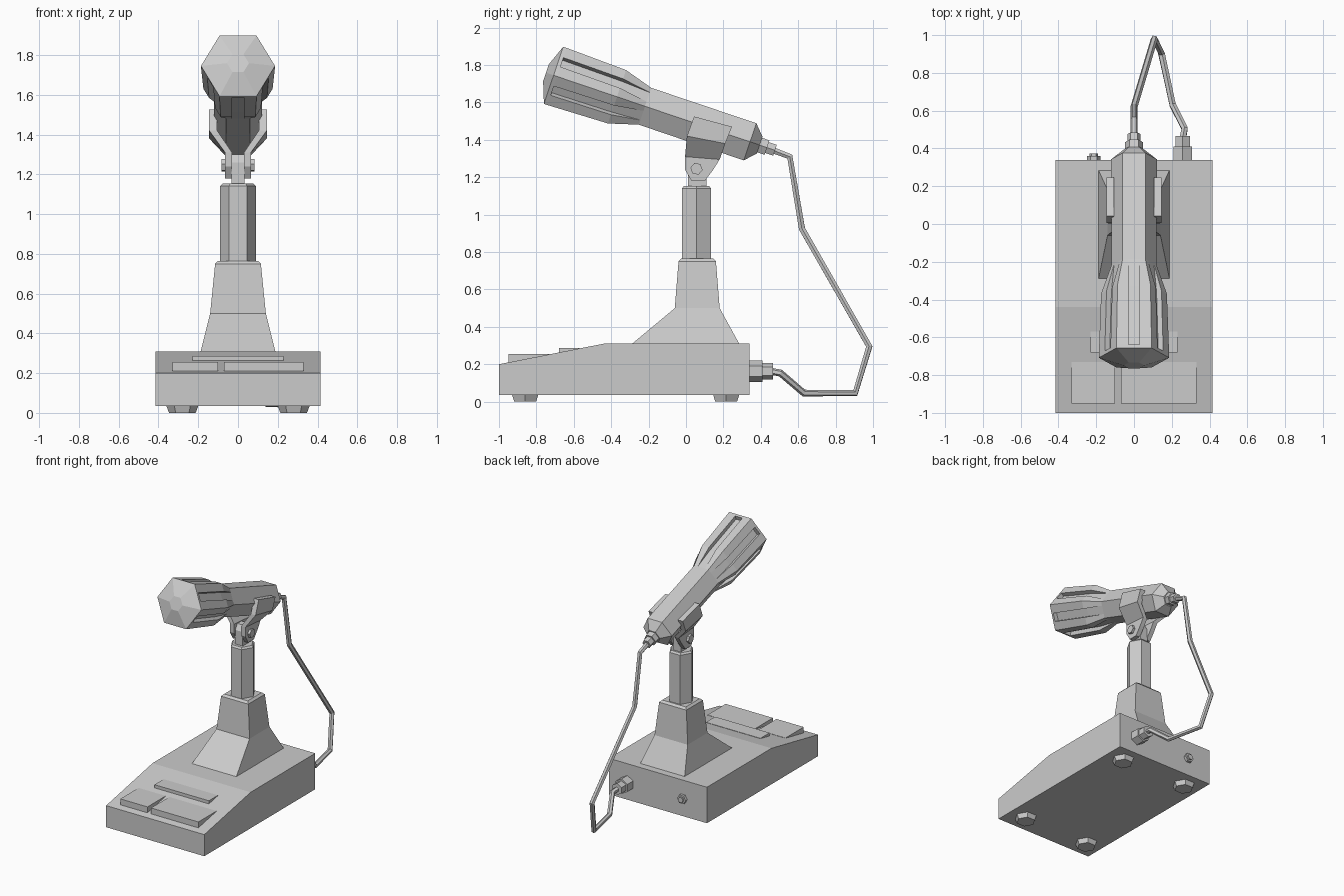
import bpy, bmesh, math
from mathutils import Matrix, Vector

if "Cube" in bpy.data.objects:
    bpy.data.objects.remove(bpy.data.objects["Cube"], do_unlink=True)

grey = bpy.data.materials.new("plain_grey")
grey.use_nodes = True
tone = (0.6, 0.6, 0.6, 1)
grey.diffuse_color = tone
grey.node_tree.nodes["Principled BSDF"].inputs["Base Color"].default_value = tone


def loft(name, rings, matrix=Matrix()):
    """Skin a list of equal-length point rings and cap both ends."""
    bm = bmesh.new()
    rows = [[bm.verts.new(matrix @ Vector(p)) for p in ring] for ring in rings]
    n = len(rows[0])
    for a, b in zip(rows, rows[1:]):
        for i in range(n):
            j = (i + 1) % n
            bm.faces.new((a[i], a[j], b[j], b[i]))
    bm.faces.new(rows[0])
    bm.faces.new(rows[-1])
    bmesh.ops.remove_doubles(bm, verts=bm.verts, dist=1e-5)
    bmesh.ops.recalc_face_normals(bm, faces=bm.faces)
    mesh = bpy.data.meshes.new(name)
    bm.to_mesh(mesh)
    bm.free()
    mesh.materials.append(grey)
    obj = bpy.data.objects.new(name, mesh)
    bpy.context.collection.objects.link(obj)
    return obj


def hexagon(r, z, turn=0):
    return [(r * math.cos(math.radians(60 * i + turn)),
             r * math.sin(math.radians(60 * i + turn)), z) for i in range(6)]


def hex_part(name, profile, matrix, turn=0):
    return loft(name, [hexagon(r, z, turn) for r, z in profile], matrix)


def rect(x0, x1, y0, y1, z):
    return [(x0, y0, z), (x1, y0, z), (x1, y1, z), (x0, y1, z)]


def box(name, x0, x1, y0, y1, z0, z1):
    return loft(name, [rect(x0, x1, y0, y1, z0), rect(x0, x1, y0, y1, z1)])


# Sloped base
side = [(-1, 0.035), (0.34, 0.035), (0.34, 0.31), (-0.44, 0.31), (-1, 0.2)]
loft("base", [[(x, y, z) for y, z in side] for x in (-0.415, 0.415)])

# Feet
for x, sx in ((-0.28, "right"), (0.28, "left")):
    for y, sy in ((-0.86, "front"), (0.215, "back")):
        hex_part(f"{sy}_{sx}_foot", [(0.067, 0), (0.082, 0.04)],
                 Matrix.Translation((x, y, 0)))

# Push keys on the slope
box("small_key", -0.33, -0.1, -0.95, -0.73, 0.19, 0.255)
box("wide_key", -0.07, 0.33, -0.95, -0.73, 0.19, 0.255)
box("bar_key", -0.23, 0.23, -0.68, -0.57, 0.24, 0.287)

# Pedestal and post
loft("pedestal", [rect(-0.19, 0.19, -0.3, 0.29, 0.3),
                  rect(-0.14, 0.14, -0.06, 0.18, 0.5),
                  rect(-0.115, 0.115, -0.04, 0.16, 0.75),
                  rect(-0.1, 0.1, -0.025, 0.145, 0.765)])
hex_part("post", [(0.09, 0.75), (0.09, 1.14), (0.078, 1.153)],
         Matrix.Translation((0, 0.056, 0)))

# Swivel tongue on the post
tongue = [(0.01, 1.14), (0.11, 1.14), (0.11, 1.26), (0.085, 1.3),
          (0.035, 1.3), (0.01, 1.26)]
loft("swivel_tongue", [[(x, y, z) for y, z in tongue] for x in (-0.033, 0.033)])

# Bracket arms: rows of (y front, z front, y back, z back, x inner, x outer)
arm = [(0.03, 1.18, 0.1, 1.18, 0.03, 0.065),
       (-0.005, 1.24, 0.145, 1.24, 0.03, 0.065),
       (-0.005, 1.31, 0.18, 1.295, 0.03, 0.065),
       (0.005, 1.42, 0.21, 1.38, 0.105, 0.145),
       (0.043, 1.525, 0.246, 1.47, 0.105, 0.145)]
for s, label in ((-1, "right"), (1, "left")):
    loft(f"{label}_bracket_arm",
         [[(s * xi, y0, z0), (s * xo, y0, z0), (s * xo, y1, z1), (s * xi, y1, z1)]
          for y0, z0, y1, z1, xi, xo in arm])

# Pivot bolt through the bracket
hex_part("pivot_bolt", [(0.033, -0.083), (0.033, 0.083)],
         Matrix.Translation((0, 0.056, 1.245)) @ Matrix.Rotation(math.pi / 2, 4, "Y"), 20)

# Microphone: local z runs from the front of the head to the tail
mic = Matrix.Translation((0, -0.708, 1.745)) @ Matrix.Rotation(math.radians(-108.7), 4, "X")


def slotted(r, z, depth, half=0.03):
    """Hexagon ring with a slot of the given depth in each side."""
    ring = []
    corners = [Vector(p) for p in hexagon(r, z)]
    for i, a in enumerate(corners):
        b = corners[(i + 1) % 6]
        mid, along = (a + b) / 2, (b - a).normalized() * half
        inward = Vector((-mid.x, -mid.y, 0)).normalized() * depth
        ring += [a, mid - along, mid - along + inward,
                 mid + along + inward, mid + along]
    return ring


loft("microphone_head", [slotted(0.186, 0, 0), slotted(0.186, 0.02, 0),
                         slotted(0.186, 0.02, 0.03), slotted(0.174, 0.358, 0.03),
                         slotted(0.12, 0.516, 0)], mic)
hex_part("head_grille", [(0.186, 0), (0.055, -0.043)], mic)
hex_part("microphone_body", [(0.12, 0.515), (0.121, 1.109), (0.055, 1.163)], mic)
hex_part("tail_collar", [(0.047, 1.15), (0.047, 1.205), (0.035, 1.205), (0.035, 1.25)], mic)

# Sockets on the back of the base
back = Matrix.Rotation(-math.pi / 2, 4, "X")
hex_part("cord_plug", [(0.057, 0.33), (0.057, 0.41), (0.044, 0.41), (0.044, 0.465)],
         Matrix.Translation((0.258, 0, 0.163)) @ back, 30)
hex_part("back_knob", [(0.036, 0.33), (0.036, 0.36), (0.022, 0.36), (0.022, 0.372)],
         Matrix.Translation((-0.213, 0, 0.17)) @ back)

# Cord from the tail to the plug
path = [(0, 0.45, 1.35), (0, 0.555, 1.31), (0, 0.62, 0.925), (0.108, 0.98, 0.295),
        (0.145, 0.905, 0.046), (0.205, 0.63, 0.046), (0.268, 0.505, 0.153),
        (0.258, 0.45, 0.163)]
curve = bpy.data.curves.new("cord", "CURVE")
curve.dimensions = "3D"
curve.bevel_depth = 0.019
curve.bevel_resolution = 1
curve.use_fill_caps = True
spline = curve.splines.new("POLY")
spline.points.add(len(path) - 1)
spline.use_smooth = False
for point, co in zip(spline.points, path):
    point.co = (*co, 1)
curve.materials.append(grey)
bpy.context.collection.objects.link(bpy.data.objects.new("cord", curve))
